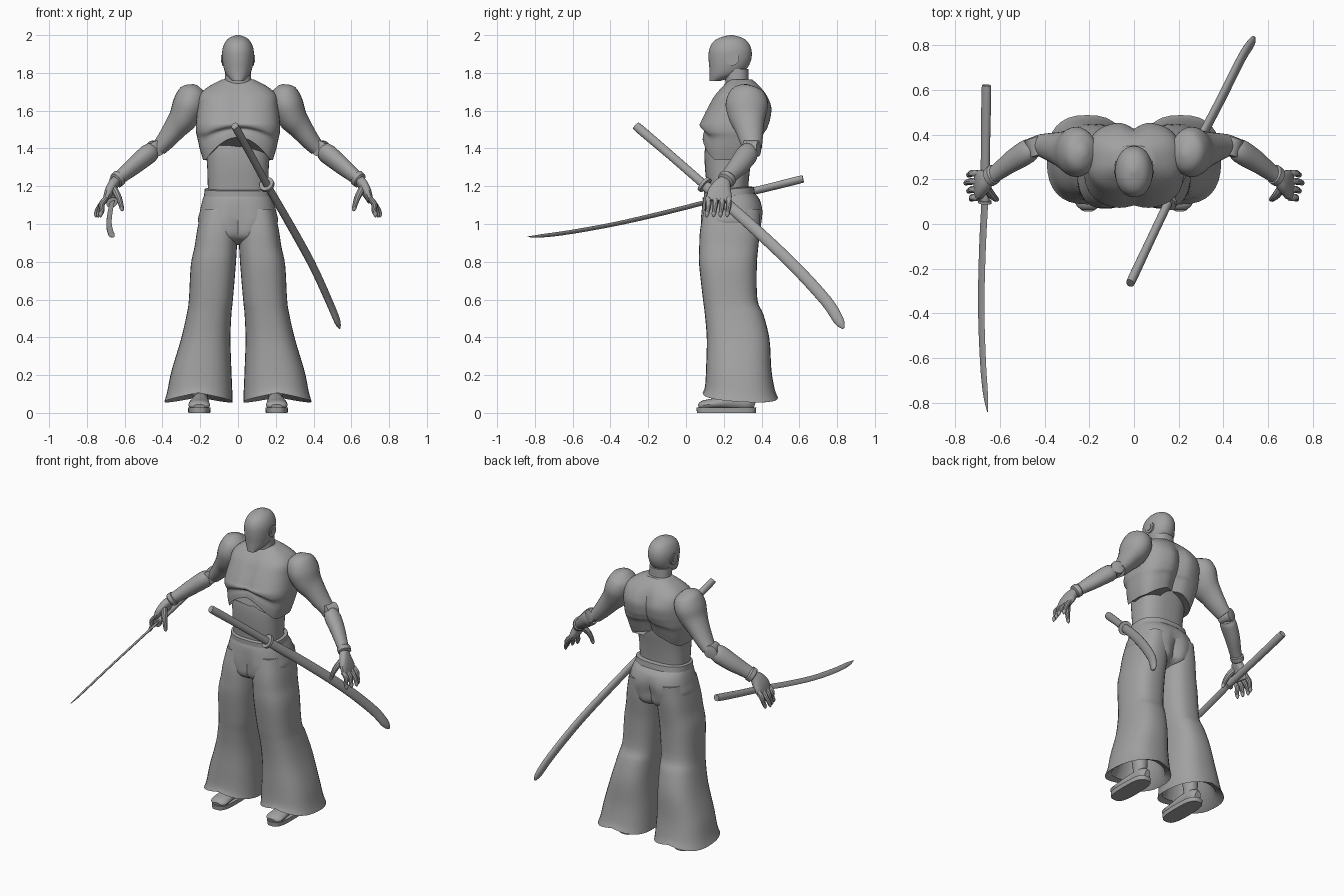
import bpy, bmesh, math
from mathutils import Vector

grey = bpy.data.materials.new("plain grey")
grey.diffuse_color = (0.36, 0.36, 0.36, 1)


def spline(rows, k):
    """Catmull-Rom interpolation through rows of numbers."""
    out = []
    for i in range(len(rows) - 1):
        a, b, c, d = (rows[max(0, min(len(rows) - 1, i + j))] for j in (-1, 0, 1, 2))
        for s in range(k):
            t = s / k
            out.append([0.5 * (2 * q + (r - p) * t + (2 * p - 5 * q + 4 * r - w) * t * t
                        + (3 * q - p - 3 * r + w) * t ** 3) for p, q, r, w in zip(a, b, c, d)])
    return out + [list(rows[-1])]


def skin(name, rings, ends=(True, True), warp=None):
    """Bridge a list of rings into one surface."""
    bm = bmesh.new()
    vs = [[bm.verts.new(warp(p) if warp else p) for p in r] for r in rings]
    n = len(rings[0])
    for a, b in zip(vs, vs[1:]):
        for j in range(n):
            bm.faces.new((a[j], a[(j + 1) % n], b[(j + 1) % n], b[j]))
    if ends[0]:
        bm.faces.new(vs[0])
    if ends[1]:
        bm.faces.new(vs[-1])
    bmesh.ops.recalc_face_normals(bm, faces=bm.faces)
    me = bpy.data.meshes.new(name)
    bm.to_mesh(me)
    bm.free()
    me.materials.append(grey)
    ob = bpy.data.objects.new(name, me)
    bpy.context.collection.objects.link(ob)
    return ob


def oval(n, p):
    """Unit superellipse."""
    for i in range(n):
        t = 2 * math.pi * i / n
        c, s = math.cos(t), math.sin(t)
        yield math.copysign(abs(c) ** (2 / p), c), math.copysign(abs(s) ** (2 / p), s)


def stack(name, rows, n=40, p=2.3, k=4, s=1, ends=(True, True), warp=None):
    """Horizontal sections, rows of (z, x0, x1, y0, y1)."""
    rings = [[Vector((s * ((x0 + x1) / 2 + (x1 - x0) / 2 * c), (y0 + y1) / 2 + (y1 - y0) / 2 * d, z))
              for c, d in oval(n, p)] for z, x0, x1, y0, y1 in spline(rows, k)]
    return skin(name, rings, ends, warp)


def sweep(name, rows, side, n=20, p=2, k=4, s=1):
    """Sections along a path, rows of (x, y, z, radius along side, other radius)."""
    rows = spline(rows, k)
    pts = [Vector(r[:3]) for r in rows]
    rings = []
    for i, r in enumerate(rows):
        t = (pts[min(i + 1, len(pts) - 1)] - pts[max(i - 1, 0)]).normalized()
        u = Vector(side)
        u = (u - t * u.dot(t)).normalized()
        v = t.cross(u)
        ring = [pts[i] + u * r[3] * c + v * r[4] * d for c, d in oval(n, p)]
        rings.append([Vector((s * q.x, q.y, q.z)) for q in ring])
    return skin(name, rings)


def sym(rows):
    return [(z, -h, h, a, b) for z, h, a, b in rows]


# Head, ears and neck
stack("head", sym([(1.757, .03, .125, .18), (1.785, .058, .125, .27), (1.82, .074, .124, .32),
                   (1.87, .083, .12, .345), (1.92, .083, .122, .347), (1.96, .069, .14, .33),
                   (1.985, .046, .175, .30), (2.0, .01, .23, .25)]), p=2.1)
for s in (-1, 1):
    for part, r, x in (("ear_disc", .036, .086), ("ear_center", .02, .09)):
        sweep(part, [(.06, .245, 1.875, r, r), (x, .245, 1.875, r, r)], (0, 0, 1), k=1, s=s)
stack("neck", sym([(1.66, .10, .19, .36), (1.72, .075, .21, .335), (1.82, .068, .20, .33)]))
stack("collar", sym([(1.70, .07, .21, .34), (1.71, .085, .198, .345), (1.735, .083, .2, .34),
                     (1.745, .07, .21, .33)]), k=2,
      warp=lambda v: v + Vector((0, 0, (v.y - .27) * .25)))


# Chest with arched lower rim, breastbone and spine grooves
def chest_warp(v):
    v = v.copy()
    front = v.y < .25
    low = max(0, 1 - (v.z - 1.34) / .2)
    v.z += low * (.12 if front else .07) * max(0, 1 - (v.x / .17) ** 2)
    mid = math.exp(-(v.x / .035) ** 2) * min(1, max(0, (1.74 - v.z) / .1))
    v.y += .014 * mid if front else -.03 * mid
    return v


stack("chest", sym([(1.34, .185, .085, .385), (1.40, .203, .088, .40), (1.455, .215, .093, .415),
                    (1.485, .222, .074, .43), (1.52, .223, .07, .44), (1.56, .22, .085, .45),
                    (1.62, .214, .115, .455), (1.68, .205, .15, .43), (1.725, .16, .19, .395),
                    (1.765, .085, .23, .35)]), n=64, p=2.7, warp=chest_warp)
stack("abdomen", sym([(1.13, .158, .115, .33), (1.2, .16, .11, .33), (1.3, .163, .10, .34),
                      (1.40, .168, .10, .355), (1.50, .15, .12, .36)]), p=2.6)
stack("waistband", sym([(1.145, .16, .11, .35), (1.15, .18, .095, .365), (1.185, .176, .095, .36),
                        (1.19, .155, .11, .34)]), k=1, p=2.5,
      warp=lambda v: v + Vector((0, 0, (v.y - .23) * .08)))

# Trousers: hips, flared legs, dark hem linings
stack("hips", sym([(.89, .04, .15, .30), (.93, .13, .085, .385), (1.0, .208, .075, .402),
                   (1.07, .201, .08, .408), (1.13, .187, .09, .39), (1.17, .172, .105, .355)]),
      p=2.5, n=48,
      warp=lambda v: v + Vector((0, (.02 if v.y < .24 else -.03) * math.exp(-(v.x / .03) ** 2)
                                 * max(0, min(1, (1.13 - v.z) / .12)), 0)))
legs = [(1.08, .01, .193, .095, .395), (.97, .004, .216, .075, .392), (.88, .006, .23, .07, .383),
        (.78, .012, .25, .07, .375), (.6, .027, .26, .09, .378), (.52, .035, .272, .10, .41),
        (.39, .04, .302, .11, .442), (.23, .035, .35, .106, .452), (.12, .03, .375, .1, .47),
        (.075, .028, .39, .088, .487)]
lining = [(.075, .028, .39, .088, .487), (.095, .055, .35, .12, .44), (.2, .08, .30, .15, .41),
          (.4, .10, .26, .17, .38)]


def hem_tilt(v):
    low = max(0, 1 - (v.z - .075) / .12)
    return v + Vector((0, 0, low * (.02 * (1 - abs(abs(v.x) - .21) / .1) - .06 * (v.y - .28))))


for s in (-1, 1):
    stack("trouser_leg", legs, n=32, p=2.5, s=s, ends=(True, False), warp=hem_tilt)
    stack("hem_lining", lining, n=32, p=2.5, k=1, s=s, ends=(False, True), warp=hem_tilt)

    # Feet in flat sandals
    stack("ankle", [(.04, .16, .24, .25, .35), (.12, .16, .24, .25, .34), (.41, .14, .26, .2, .36)], n=16, s=s)
    sweep("foot", [(.205, .065, .035, .03, .01), (.205, .09, .04, .056, .025), (.205, .16, .05, .054, .03),
                   (.2, .25, .06, .045, .045), (.2, .33, .055, .042, .045), (.2, .365, .045, .02, .03)],
          (1, 0, 0), s=s)
    stack("sandal_sole", [(0, .147, .263, .058, .37), (.028, .145, .265, .055, .372)], k=1, p=3, s=s)

    # Arms
    sweep("upper_arm", [(.225, .325, 1.735, .015, .02), (.235, .322, 1.705, .07, .085),
                        (.255, .322, 1.64, .087, .112), (.285, .325, 1.57, .08, .10),
                        (.33, .335, 1.51, .064, .078), (.38, .345, 1.445, .051, .062),
                        (.42, .352, 1.40, .042, .05)], (1, 0, 0), n=28, s=s)
    sweep("elbow_joint", [(.425, .305, 1.40, .02, .02), (.427, .31, 1.40, .042, .042),
                          (.45, .385, 1.40, .042, .042), (.452, .39, 1.40, .02, .02)], (0, 0, 1), k=1, s=s)
    sweep("forearm", [(.445, .345, 1.385, .04, .045), (.475, .325, 1.37, .05, .058),
                      (.54, .285, 1.317, .045, .054), (.60, .24, 1.267, .037, .044),
                      (.64, .213, 1.235, .033, .04)], (1, 0, 0), s=s)
    sweep("wrist_band", [(.622, .225, 1.25, .034, .036), (.628, .222, 1.245, .041, .048),
                         (.645, .21, 1.23, .04, .047), (.65, .207, 1.226, .03, .036)], (1, 0, 0), k=1, s=s)

    # Hands with four fingers and a thumb
    sweep("palm", [(.645, .205, 1.23, .025, .032), (.665, .19, 1.20, .027, .05),
                   (.685, .178, 1.16, .024, .066), (.702, .172, 1.12, .016, .064)], (1, 0, 0), p=2.6, s=s)
    for i in range(4):
        y = .225 - .036 * i
        x = .755 - .012 * abs(i - 1)
        sweep("finger", [(.695, y, 1.14, .013, .015), (.722, y + .002, 1.105, .016, .016),
                         (x - .012, y - .002, 1.075, .013, .013), (x - .004, y - .006, 1.052, .012, .012),
                         (x - .002, y - .008, 1.036, .004, .004)], (1, 0, 0), n=10, k=3, s=s)
    sweep("thumb", [(.66, .16, 1.19, .02, .022), (.637, .13, 1.15, .018, .018),
                    (.622, .115, 1.11, .014, .014), (.614, .11, 1.08, .011, .011),
                    (.611, .108, 1.068, .004, .004)], (1, 0, 0), n=10, k=3, s=s)

# Drawn sword: handle, guard, curved blade tilted on its axis
tilt = (.75, 0, .6)
sweep("drawn_handle", [(-.66, .61, 1.237, .016, .014), (-.66, .60, 1.234, .023, .019),
                       (-.664, .35, 1.172, .022, .018), (-.667, .10, 1.115, .021, .018)], tilt)
sweep("drawn_guard", [(-.667, .105, 1.116, .032, .026), (-.667, .093, 1.113, .032, .026)], tilt, k=1)
sweep("drawn_blade", [(-.667, .10, 1.114, .019, .007), (-.678, -.12, 1.058, .019, .007),
                      (-.683, -.38, .999, .018, .006), (-.675, -.62, .956, .017, .006),
                      (-.664, -.76, .938, .014, .005), (-.655, -.84, .932, .002, .001)], tilt, n=8)

# Sheathed sword worn through the waistband
edge = (0, .7, .75)
sweep("sheathed_handle", [(-.015, -.26, 1.515, .016, .014), (-.01, -.25, 1.507, .024, .02),
                          (.07, -.08, 1.362, .023, .019), (.155, .10, 1.205, .023, .019)], edge)
sweep("sheathed_guard", [(.15, .092, 1.213, .044, .04), (.156, .104, 1.203, .044, .04)], edge, k=1)
sweep("scabbard", [(.155, .10, 1.205, .027, .018), (.265, .32, 1.015, .03, .019),
                   (.39, .56, .79, .031, .019), (.48, .74, .595, .031, .018),
                   (.525, .81, .487, .027, .016), (.538, .833, .448, .007, .005)], edge)

# Smooth shading with crisp edges
bpy.ops.object.select_all(action='SELECT')
bpy.context.view_layer.objects.active = bpy.context.selected_objects[0]
bpy.ops.object.shade_smooth_by_angle(angle=math.radians(35))
